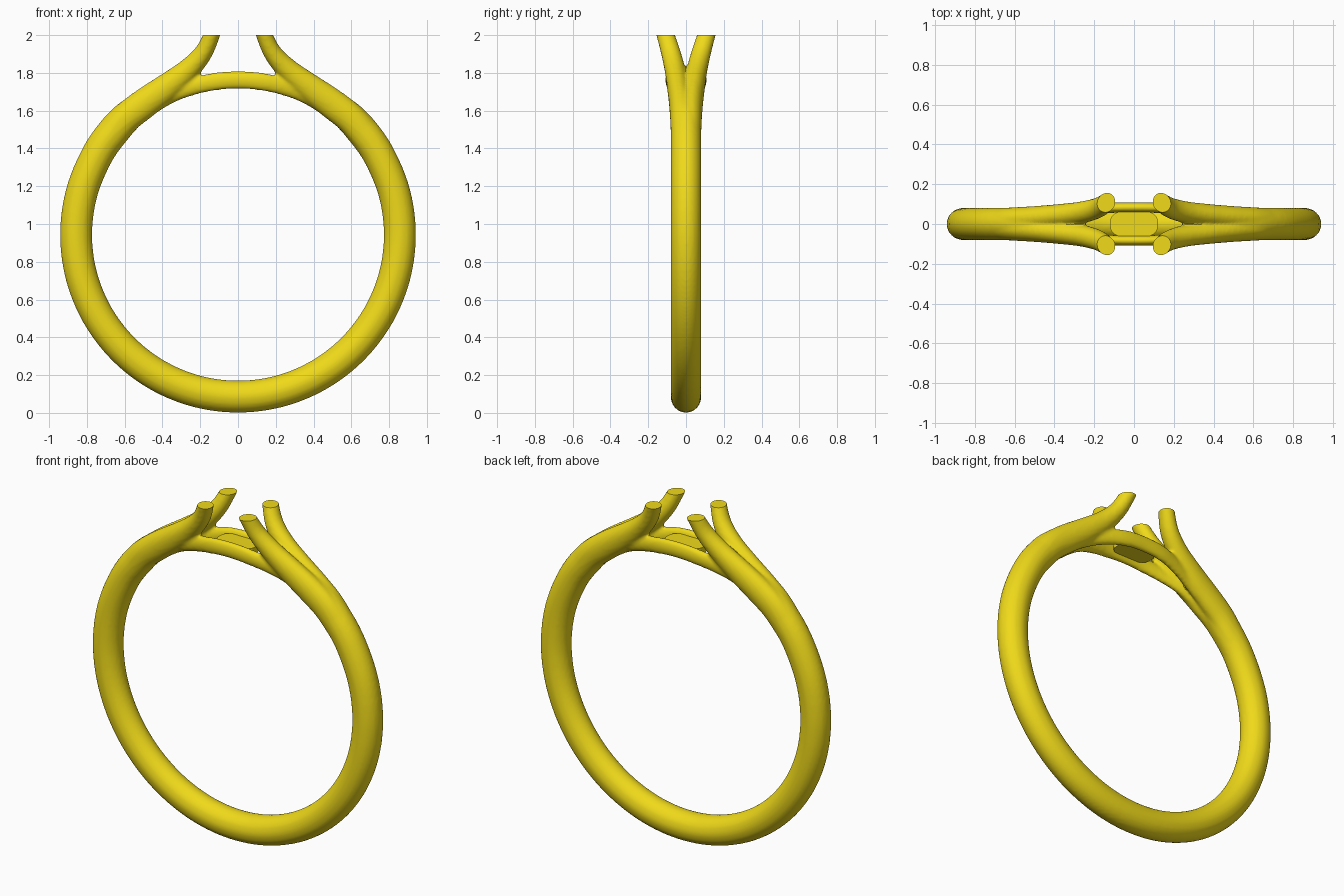
import bpy, bmesh, math
from mathutils import Vector

if "Cube" in bpy.data.objects:
    bpy.data.objects.remove(bpy.data.objects["Cube"])

CZ, R = 0.943, 0.857          # ring centre height and centreline radius

gold = bpy.data.materials.new("gold")
gold.diffuse_color = (0.87, 0.70, 0.01, 1)
gold.use_nodes = True
gold.node_tree.nodes["Principled BSDF"].inputs["Base Color"].default_value = gold.diffuse_color


def polar(deg, r):
    """Point in the ring plane, angle measured from the top."""
    a = math.radians(deg)
    return r * math.sin(a), CZ + r * math.cos(a)


def refine(keys, n=8):
    """Catmull-Rom interpolation of (x, y, z, width, depth) rows."""
    k = [Vector(p) for p in keys]
    k = [2 * k[0] - k[1]] + k + [2 * k[-1] - k[-2]]
    out = []
    for i in range(1, len(k) - 2):
        a, b, c, d = k[i - 1:i + 3]
        for j in range(n):
            t = j / n
            out.append(0.5 * (2 * b + (c - a) * t + (2 * a - 5 * b + 4 * c - d) * t * t
                              + (3 * b - a - 3 * c + d) * t ** 3))
    return out + [k[-2]]


def sweep(bm, keys, sx=1, sy=1, sides=24):
    """Elliptical tube through the keys, optionally mirrored."""
    pts = refine(keys)
    loops = []
    for i, p in enumerate(pts):
        q, o = pts[min(i + 1, len(pts) - 1)], pts[max(i - 1, 0)]
        t = Vector((q[0] - o[0], q[1] - o[1], q[2] - o[2])).normalized()
        nrm = t.cross(Vector((0, 1, 0))).normalized()
        side = nrm.cross(t)
        loop = []
        for s in range(sides):
            a = 2 * math.pi * s / sides
            v = Vector(p[:3]) + side * (p[3] * math.cos(a)) + nrm * (p[4] * math.sin(a))
            loop.append(bm.verts.new((v.x * sx, v.y * sy, v.z)))
        loops.append(loop)
    faces = [bm.faces.new(loops[0]), bm.faces.new(loops[-1][::-1])]
    for a, b in zip(loops, loops[1:]):
        for s in range(sides):
            faces.append(bm.faces.new((a[s], b[s], b[(s + 1) % sides], a[(s + 1) % sides])))
    bmesh.ops.recalc_face_normals(bm, faces=faces)


bm = bmesh.new()

# Round shank, thinning out where the prongs divide
shank = []
for deg in [27, 33, 40, 48] + list(range(60, 301, 15)) + [312, 320, 327, 333]:
    x, z = polar(deg, R)
    d = min(deg, 360 - deg)
    w, h = {27: (0.03, 0.04), 33: (0.055, 0.065), 40: (0.075, 0.078)}.get(d, (0.081, 0.085))
    shank.append((x, 0, z, w, h))
sweep(bm, shank)

# Four split prongs running past the cutting height
x1, z1 = polar(45, R)
x2, z2 = polar(56, R)
prong = [(x2, 0.014, z2, 0.064, 0.078), (x1, 0.022, z1, 0.062, 0.08),
         (0.5, 0.03, 1.635, 0.06, 0.08), (0.38, 0.042, 1.722, 0.058, 0.073),
         (0.265, 0.058, 1.815, 0.055, 0.06), (0.185, 0.08, 1.905, 0.052, 0.049),
         (0.139, 0.108, 2.0, 0.048, 0.043), (0.12, 0.125, 2.06, 0.048, 0.042)]
for sx in (1, -1):
    for sy in (1, -1):
        sweep(bm, prong, sx, sy)

# Two bridge rails following the finger hole
rail = []
for deg, y, w, h in [(-38, 0.02, 0.03, 0.04), (-27, 0.035, 0.03, 0.043), (-18, 0.06, 0.027, 0.045),
                     (-9, 0.08, 0.026, 0.047), (0, 0.083, 0.026, 0.047), (9, 0.08, 0.026, 0.047),
                     (18, 0.06, 0.027, 0.045), (27, 0.035, 0.03, 0.043), (38, 0.02, 0.03, 0.04)]:
    x, z = polar(deg, 0.82)
    rail.append((x, y, z, w, h))
for sy in (1, -1):
    sweep(bm, rail, 1, sy)

me = bpy.data.meshes.new("ring_band")
bm.to_mesh(me)
bm.free()
band = bpy.data.objects.new("ring_band", me)
bpy.context.collection.objects.link(band)

# Fuse and soften the joins
rm = band.modifiers.new("fuse", 'REMESH')
rm.mode = 'VOXEL'
rm.voxel_size = 0.01
sm = band.modifiers.new("soften", 'SMOOTH')
sm.factor = 0.5
sm.iterations = 5
fused = bpy.data.meshes.new_from_object(
    band.evaluated_get(bpy.context.evaluated_depsgraph_get()))
band.modifiers.clear()

# Cut the prong tips flat
bm = bmesh.new()
bm.from_mesh(fused)
cut = bmesh.ops.bisect_plane(bm, geom=bm.verts[:] + bm.edges[:] + bm.faces[:], plane_co=(0, 0, 2),
                             plane_no=(0, 0, 1), clear_outer=True)
edges = [e for e in cut["geom_cut"] if isinstance(e, bmesh.types.BMEdge)]
bmesh.ops.holes_fill(bm, edges=edges, sides=0)
bm.to_mesh(fused)
bm.free()
band.data = fused

# Small flat plate held between the rails
bm = bmesh.new()
outline = []
for i in range(48):
    a = 2 * math.pi * i / 48
    c, s = math.cos(a), math.sin(a)
    outline.append(bm.verts.new((0.12 * math.copysign(abs(c) ** 0.7, c),
                                 0.068 * math.copysign(abs(s) ** 0.7, s), 1.742)))
base = bm.faces.new(outline)
top = bmesh.ops.extrude_face_region(bm, geom=[base])
bmesh.ops.translate(bm, vec=(0, 0, 0.04),
                    verts=[v for v in top["geom"] if isinstance(v, bmesh.types.BMVert)])
bmesh.ops.recalc_face_normals(bm, faces=bm.faces[:])
me = bpy.data.meshes.new("center_plate")
bm.to_mesh(me)
bm.free()
plate = bpy.data.objects.new("center_plate", me)
bpy.context.collection.objects.link(plate)

# Finish
for ob in (band, plate):
    ob.data.materials.clear()
    ob.data.materials.append(gold)
    bpy.ops.object.select_all(action='DESELECT')
    ob.select_set(True)
    bpy.context.view_layer.objects.active = ob
    bpy.ops.object.shade_smooth_by_angle(angle=math.radians(40))
